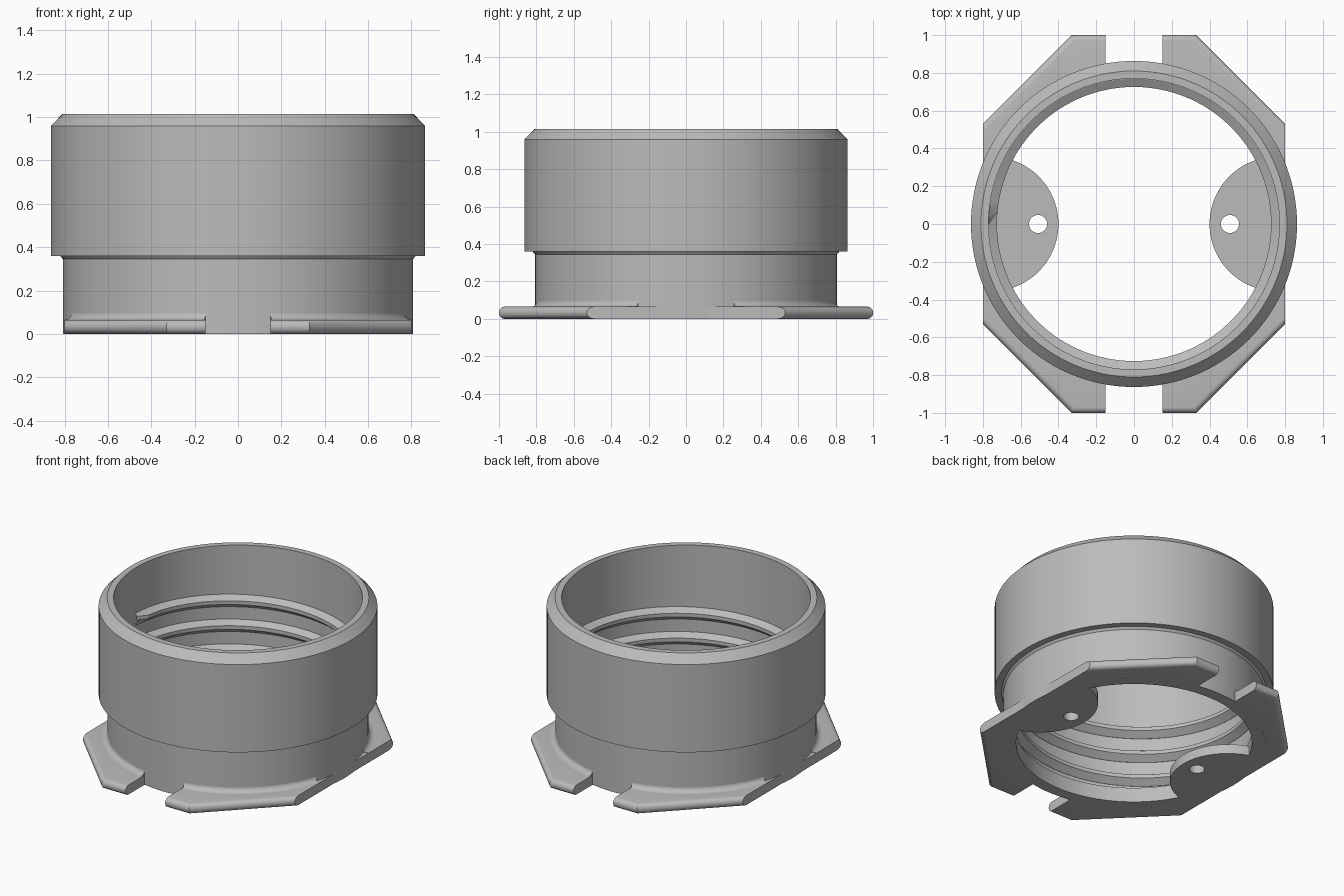
import bpy, bmesh
from math import radians, sin, cos, pi

cube = bpy.data.objects.get("Cube")
if cube:
    bpy.data.objects.remove(cube, do_unlink=True)

grey = bpy.data.materials.new("plain grey")
grey.use_nodes = True
colour = (0.5, 0.5, 0.5, 1)
grey.diffuse_color = colour
grey.node_tree.nodes["Principled BSDF"].inputs["Base Color"].default_value = colour

PLATE = 0.065


def polar(r, deg, z=0.0):
    return (r * cos(radians(deg)), r * sin(radians(deg)), z)


def arc(r, start, end, count):
    return [polar(r, start + (end - start) * i / count) for i in range(count + 1)]


def finish(bm, name):
    bmesh.ops.recalc_face_normals(bm, faces=bm.faces)
    mesh = bpy.data.meshes.new(name)
    bm.to_mesh(mesh)
    bm.free()
    mesh.materials.append(grey)
    obj = bpy.data.objects.new(name, mesh)
    bpy.context.collection.objects.link(obj)
    bpy.ops.object.select_all(action="DESELECT")
    obj.select_set(True)
    bpy.context.view_layer.objects.active = obj
    bpy.ops.object.shade_smooth_by_angle(angle=radians(30))
    return obj


def mirror(obj, use_y):
    mod = obj.modifiers.new("mirror", "MIRROR")
    mod.use_axis = (True, use_y, False)
    mod.use_mirror_merge = False


def skin(bm, rings, loop=False):
    """Join closed cross-sections into a solid sweep."""
    verts = [[bm.verts.new(p) for p in ring] for ring in rings]
    n = len(verts[0])
    for i in range(len(verts) if loop else len(verts) - 1):
        a, b = verts[i], verts[(i + 1) % len(verts)]
        for k in range(n):
            j = (k + 1) % n
            bm.faces.new((a[k], a[j], b[j], b[k]))
    if not loop:
        bm.faces.new(verts[0])
        bm.faces.new(verts[-1])


def extrude_up(bm, height):
    faces = bm.faces[:]
    new = bmesh.ops.extrude_face_region(bm, geom=faces)["geom"]
    moved = [v for v in new if isinstance(v, bmesh.types.BMVert)]
    bmesh.ops.translate(bm, verts=moved, vec=(0, 0, height))


# Collar body: hollow turned profile
profile = [(0.73, 0), (0.808, 0), (0.808, 0.345), (0.82, 0.36), (0.863, 0.36),
           (0.863, 0.96), (0.81, 1.015), (0.77, 1.015), (0.77, 0.1), (0.73, 0.1)]
bm = bmesh.new()
skin(bm, [[polar(r, a * 3, z) for r, z in profile] for a in range(120)], loop=True)
finish(bm, "collar_body")

# Internal screw thread: trapezoid swept down a helix with tapered ends
bm = bmesh.new()
rings = []
total, step, pitch = 1080, 5, 0.17
for a in range(0, total + 1, step):
    fade = min(1, a / 5, (total - a) / 5)
    crest = 0.772 - 0.046 * fade
    z = 0.665 - pitch * a / 360
    section = [(0.785, 0.04), (0.769, 0.04), (crest, 0.015), (crest, -0.01),
               (0.769, -0.045), (0.785, -0.045)]
    rings.append([polar(r, 180 - a, z + dz) for r, dz in section])
skin(bm, rings)
finish(bm, "inner_thread")

# Flange quarters: clipped octagon with rounded outer edges
bm = bmesh.new()
outline = [(0.15, 1, 0), (0.33, 1, 0), (0.8, 0.53, 0), (0.8, 0.1, 0)]
outline += arc(0.785, 7, 79, 24)
bm.faces.new([bm.verts.new(p) for p in outline])
extrude_up(bm, PLATE)
outer = []
for e in bm.edges:
    a, b = e.verts
    flat = abs(a.co.z - b.co.z) < 0.001
    if flat and all(v.co.x + v.co.y > 1.1 for v in e.verts):
        outer.append(e)
bmesh.ops.bevel(bm, geom=outer, offset=0.03, segments=5, profile=0.5, affect="EDGES")
mirror(finish(bm, "flange_quarters"), True)

# Concave fillets where the flange meets the collar
bm = bmesh.new()
rings = []
size = 0.035
for i in range(25):
    a = 18.5 + (79.3 - 18.5) * i / 24
    section = [(0.8, PLATE - 0.01), (0.805 + size, PLATE - 0.01)]
    for k in range(6):
        t = k / 5 * pi / 2
        section.append((0.807 + size * (1 - sin(t)), PLATE + size * (1 - cos(t))))
    section.append((0.8, PLATE + size))
    rings.append([polar(r, a, z) for r, z in section])
skin(bm, rings)
mirror(finish(bm, "flange_fillets"), True)

# Inner mounting tabs with screw holes
bm = bmesh.new()
lobe = [(x + 0.756, y, 0) for x, y, z in arc(0.356, 104.6, 255.4, 40)]
outer_loop = lobe + arc(0.755, -27, 27, 16)
hole = [(x + 0.508, y, 0) for x, y, z in arc(0.048, 0, 350, 35)]
edges = []
for loop in (outer_loop, hole):
    vs = [bm.verts.new(p) for p in loop]
    edges += [bm.edges.new((vs[i - 1], vs[i])) for i in range(len(vs))]
bmesh.ops.triangle_fill(bm, use_beauty=True, use_dissolve=False, edges=edges,
                        normal=(0, 0, 1))
extrude_up(bm, PLATE)
mirror(finish(bm, "mounting_tabs"), False)
